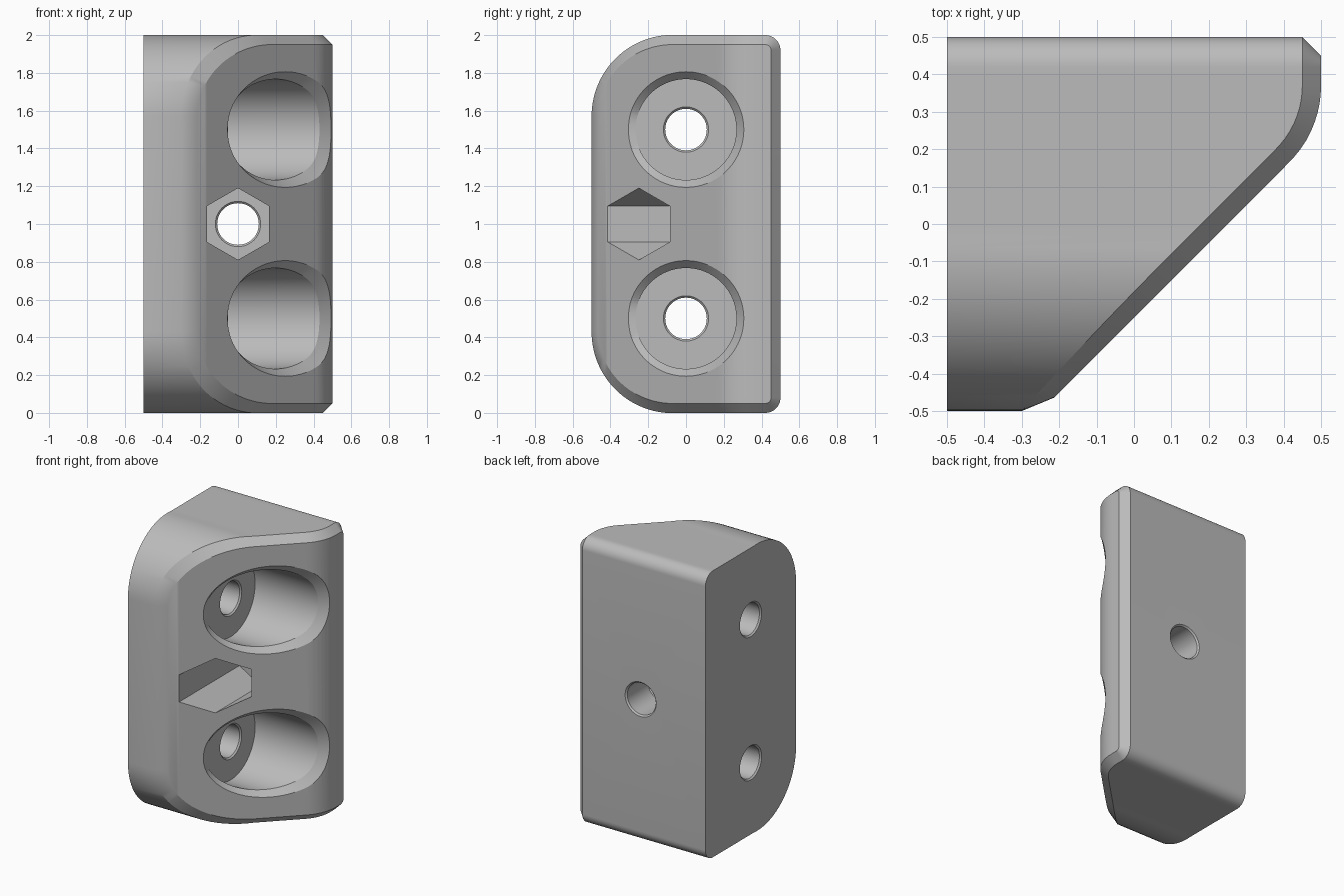
import bpy, bmesh
from math import sin, cos, pi, sqrt
from mathutils import Vector

if "Cube" in bpy.data.objects:
    bpy.data.objects.remove(bpy.data.objects["Cube"])

BEVEL = 0.05
BORE_FLOOR = -0.055
HEX_FLOOR = 0.25

grey = bpy.data.materials.new("plain grey")
grey.use_nodes = True
grey.diffuse_color = (0.5, 0.5, 0.5, 1)
grey.node_tree.nodes["Principled BSDF"].inputs["Base Color"].default_value = (0.5, 0.5, 0.5, 1)


def slope_x(y):
    """x of the sloped front, rounded into the flat side; also its gradient."""
    radius, cx, cy = 0.29, 0.21, 0.37
    if y >= cy:
        return 0.5, 0.0
    if y <= cy - radius * sqrt(0.5):
        return y + 0.25, 1.0
    run = sqrt(radius ** 2 - (y - cy) ** 2)
    return cx + run, (cy - y) / run


def loft(name, rings, cap_end=True, strip_end=False):
    """Closed solid from a stack of equal rings."""
    bm = bmesh.new()
    loops = [[bm.verts.new(p) for p in ring] for ring in rings]
    n = len(loops[0])
    for a, b in zip(loops, loops[1:]):
        for i in range(n):
            j = (i + 1) % n
            bm.faces.new((a[i], a[j], b[j], b[i]))
    bm.faces.new(loops[0])
    if strip_end:
        # curved cap made of strips between mirrored points
        last = loops[-1]
        for i in range(n // 2 - 1):
            bm.faces.new((last[i], last[i + 1], last[n - 2 - i], last[n - 1 - i]))
    elif cap_end:
        bm.faces.new(loops[-1])
    bmesh.ops.recalc_face_normals(bm, faces=bm.faces)
    mesh = bpy.data.meshes.new(name)
    bm.to_mesh(mesh)
    bm.free()
    mesh.materials.append(grey)
    obj = bpy.data.objects.new(name, mesh)
    bpy.context.collection.objects.link(obj)
    return obj


def outline_half():
    """Upper half of the side outline: (y, height above middle, normal)."""
    pts = []

    def arc(cy, radius, start, end, steps):
        for k in range(steps + 1):
            t = start + (end - start) * k / steps
            pts.append((cy + radius * cos(t), 1 - radius + radius * sin(t), cos(t), sin(t)))

    arc(-0.07, 0.43, pi, pi / 2, 24)
    for k in range(1, 20):
        pts.append((-0.07 + 0.49 * k / 20, 1.0, 0.0, 1.0))
    arc(0.42, 0.08, pi / 2, 0, 10)
    return pts


# Block body: back ring, chamfer start, chamfer end, sloped front
back, outer, inner = [], [], []
for y, h, ny, nz in outline_half():
    x, grad = slope_x(y)
    side = Vector((0, ny, nz))
    front = Vector((1, -grad, 0)).normalized()
    along = front.cross(side).normalized()
    into_front = along.cross(front)
    into_front *= -1 if into_front.dot(side) > 0 else 1
    into_side = along.cross(side)
    into_side *= -1 if into_side.dot(front) > 0 else 1
    edge = Vector((x, y, h))
    o = edge + into_side * BEVEL
    i = edge + into_front * BEVEL
    i.x = slope_x(i.y)[0]
    outer.append(o)
    inner.append(i)
    back.append(Vector((-0.5, o.y, o.z)))


def both_halves(half):
    return ([(p.x, p.y, 1 + p.z) for p in half]
            + [(p.x, p.y, 1 - p.z) for p in reversed(half)])


body = loft("mounting_block", [both_halves(r) for r in (back, outer, inner)], strip_end=True)


def ring(axis, pos, radius, z, n=48):
    """Circle about the x or y axis; pos may depend on the cross coordinate."""
    out = []
    for k in range(n):
        t = 2 * pi * k / n + pi / 2
        c, s = radius * cos(t), radius * sin(t)
        p = pos(c) if callable(pos) else pos
        out.append((p, c, z + s) if axis == "x" else (c, p, z + s))
    return out


def bolt_hole(name, axis, z, stops):
    return loft(name, [ring(axis, p, r, z) for p, r in stops])


cutters = []
for label, z in (("lower", 0.5), ("upper", 1.5)):
    # Counterbore with a chamfered rim that follows the slope
    cutters.append(loft(label + "_counterbore", [
        ring("x", BORE_FLOOR, 0.267, z, 96),
        ring("x", lambda c: max(slope_x(c)[0] - BEVEL, BORE_FLOOR + 0.002), 0.267, z, 96),
        ring("x", lambda c: slope_x(c)[0] + 0.005, 0.31, z, 96),
        ring("x", 1.0, 0.31, z, 96)]))
    # Through hole with small countersinks
    cutters.append(bolt_hole(label + "_bolt_hole", "x", z, [
        (-0.52, 0.14), (-0.49, 0.11), (BORE_FLOOR - 0.01, 0.11), (BORE_FLOOR + 0.02, 0.14)]))

# Hexagonal nut pocket and its through hole
cutters.append(loft("nut_pocket", [ring("y", y, 0.19, 1, 6) for y in (-1, HEX_FLOOR)]))
cutters.append(bolt_hole("nut_bolt_hole", "y", 1, [
    (HEX_FLOOR - 0.02, 0.14), (HEX_FLOOR + 0.01, 0.11), (0.49, 0.11), (0.52, 0.14)]))

bpy.ops.object.select_all(action="DESELECT")
bpy.context.view_layer.objects.active = body
body.select_set(True)
for cutter in cutters:
    cutter.hide_render = True
    mod = body.modifiers.new(cutter.name, "BOOLEAN")
    mod.operation = "DIFFERENCE"
    mod.solver = "EXACT"
    mod.object = cutter
    bpy.ops.object.modifier_apply(modifier=mod.name)
    bpy.data.objects.remove(cutter)

bpy.ops.object.shade_smooth_by_angle(angle=pi / 7)
